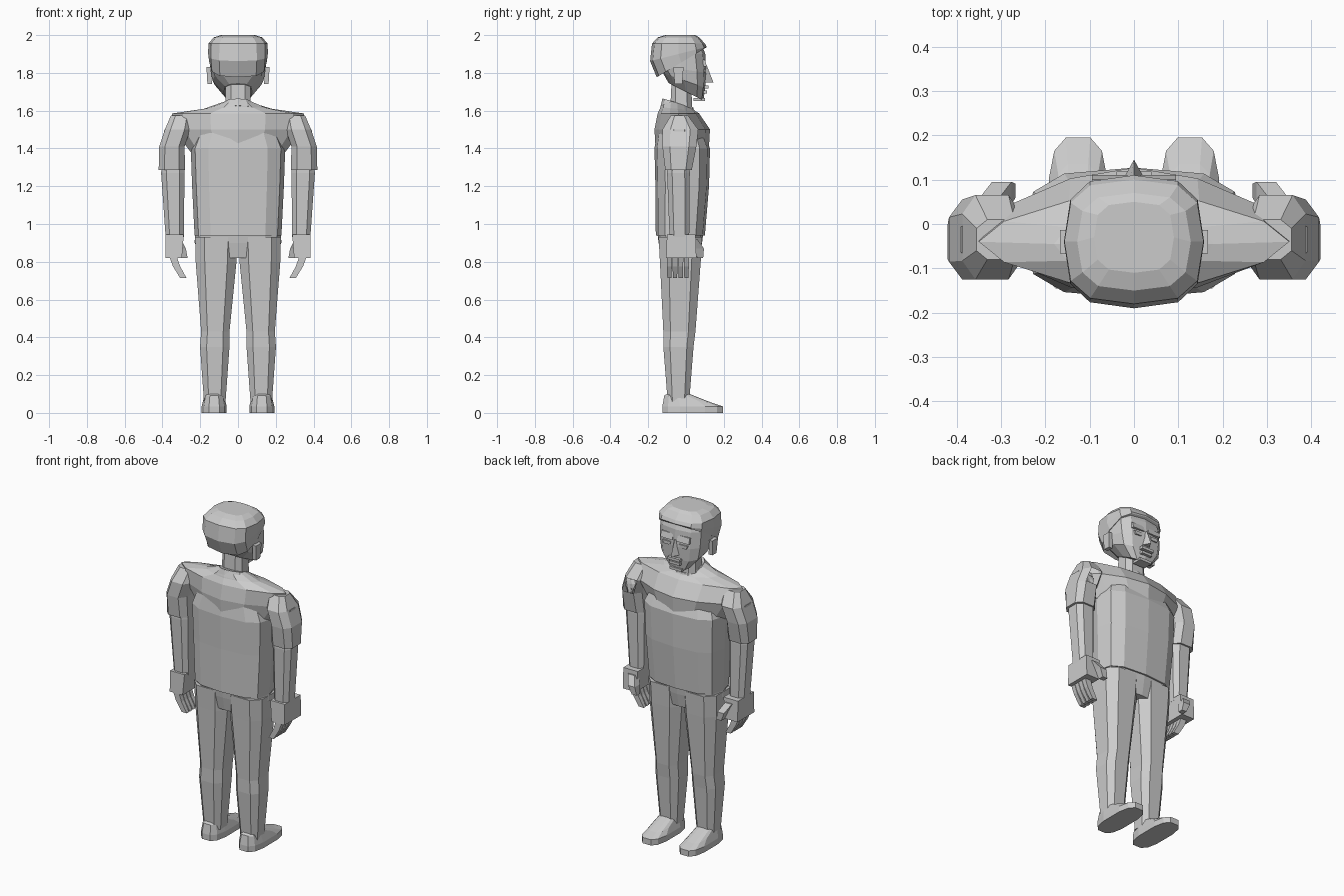
import bpy, bmesh, math, random

random.seed(4)
default_cube = bpy.data.objects.get("Cube")
if default_cube:
    bpy.data.objects.remove(default_cube, do_unlink=True)

grey = bpy.data.materials.new("plain_grey")
grey.use_nodes = True
grey.diffuse_color = (.6, .6, .6, 1)
shader = grey.node_tree.nodes["Principled BSDF"]
shader.inputs["Base Color"].default_value = grey.diffuse_color


def finish(name, bm):
    """Turn a bmesh into a named grey object."""
    bmesh.ops.recalc_face_normals(bm, faces=bm.faces)
    mesh = bpy.data.meshes.new(name)
    bm.to_mesh(mesh)
    bm.free()
    mesh.materials.append(grey)
    obj = bpy.data.objects.new(name, mesh)
    bpy.context.collection.objects.link(obj)
    return obj


def outline(sides, power, pointed):
    """Superellipse polygon filling the unit square; pointed puts corners on the axes."""
    def bend(value):
        return math.copysign(abs(value) ** (2 / power), value)

    start = 0 if pointed else .5
    angles = [math.tau * (i + start) / sides for i in range(sides)]
    points = [(bend(math.cos(angle)), bend(math.sin(angle))) for angle in angles]
    reach = max(u for u, v in points)
    return [(u / reach, v / reach) for u, v in points]


def loft(name, rings, sides=8, power=3, pointed=False, mirror=1):
    """Skin level rings given as x, y, z, half width, half depth and optional tilt."""
    bm = bmesh.new()
    shape = outline(sides, power, pointed)
    loops = []
    for x, y, z, width, depth, *tilt in rings:
        slope = tilt[0] if tilt else 0
        loops.append([bm.verts.new((mirror * (x + u * width), y + v * depth, z + slope * v * depth))
                      for u, v in shape])
    for lower, upper in zip(loops, loops[1:]):
        for i in range(sides):
            # Index i - 1 wraps round to close the skin
            bm.faces.new((lower[i - 1], lower[i], upper[i], upper[i - 1]))
    bm.faces.new(loops[0])
    bm.faces.new(loops[-1])
    return finish(name, bm)


def round_loft(name, rings, power=3):
    """Loft on the centre line, with a corner at the middle of front and back."""
    return loft(name, [(0, *ring) for ring in rings], sides=12, power=power, pointed=True)


# Trunk of the shirt, lens-shaped shoulders, collar and hips
round_loft("shirt_trunk", [
    (-.03, .94, .23, .13),
    (-.02, 1.2, .243, .142),
    (-.02, 1.4, .25, .147),
    (-.04, 1.57, .18, .1)])
round_loft("shirt_shoulders", [
    (-.02, 1.38, .25, .14),
    (-.02, 1.5, .34, .147),
    (-.04, 1.585, .35, .11),
    (-.045, 1.61, .18, .09, -.1),
    (-.045, 1.64, .08, .08, -.3)], power=1.6)
round_loft("collar", [
    (-.045, 1.6, .1, .09, -.3),
    (-.04, 1.64, .075, .08, -.3)], power=2.3)
round_loft("hips", [
    (-.03, .98, .225, .125),
    (-.03, .9, .23, .115),
    (-.03, .82, .18, .1)])

# Neck, skull and overhanging hair
loft("neck", [(0, -.025, 1.58, .07, .06), (0, -.025, 1.78, .063, .05)])
round_loft("head", [
    (0, 1.7, .075, .092, -.5),
    (-.01, 1.76, .135, .112, -.35),
    (-.025, 1.82, .148, .132, -.15),
    (-.04, 1.9, .15, .142),
    (-.04, 1.96, .14, .12)])
round_loft("hair", [
    (-.025, 1.855, .152, .13, .6),
    (-.04, 1.9, .158, .15, .25),
    (-.04, 1.955, .157, .14),
    (-.04, 1.988, .128, .11),
    (-.03, 2, .09, .08)])

# Nose, lips and chin
loft("nose", [(0, .1, 1.75, .025, .045), (0, .1, 1.84, .01, .01)], sides=4, pointed=True)
for name, front, height, width in (("upper_lip", .118, 1.725, .04),
                                   ("lower_lip", .112, 1.7, .035),
                                   ("chin", .1, 1.66, .04)):
    loft(name, [(0, front - .03, height + rise, width, .03) for rise in (-.008, .008)], sides=4)

for label, side in (("left", 1), ("right", -1)):

    def paired(part, rings, **options):
        return loft(f"{label}_{part}", rings, mirror=side, **options)

    # Ear, brow and eye
    paired("ear", [(.15, -.04, 1.74, .012, .02), (.155, -.04, 1.83, .012, .027)], sides=4)
    paired("brow", [(.055, .09, 1.835, .04, .02), (.055, .08, 1.87, .04, .02)], sides=4)
    paired("eye", [(.055, .095, 1.8, .02, .012), (.055, .095, 1.82, .028, .012)], sides=4)

    # Trouser leg and shoe
    paired("leg", [
        (.123, -.04, .06, .057, .057),
        (.123, -.04, .35, .078, .08),
        (.12, -.035, .43, .075, .085),
        (.116, -.03, .8, .108, .108),
        (.115, -.03, .93, .112, .115)])
    paired("shoe", [
        (.126, .035, 0, .066, .16),
        (.126, .035, .035, .066, .16),
        (.126, .01, .073, .055, .125, -.15),
        (.126, -.04, .1, .048, .06)], sides=12)

    # Short sleeve over the arm
    sleeve = paired("sleeve", [
        (.35, -.04, 1.285, .07, .07),
        (.35, -.035, 1.41, .067, .09),
        (.32, -.03, 1.5, .067, .095),
        (.3, -.035, 1.575, .055, .045)])
    paired("arm", [
        (.335, -.035, .93, .048, .052),
        (.345, -.04, 1.27, .062, .06),
        (.34, -.035, 1.5, .05, .05)])

    # Hand with curled fingers and a forward thumb
    paired("palm", [(.34, -.025, .82, .043, .08), (.335, -.025, .945, .048, .076)], sides=4)
    for finger in range(4):
        y = .03 * finger - .088
        paired(f"finger_{finger + 1}", [
            (.29, y, .715, .017, .011),
            (.325, y, .775, .019, .013),
            (.345, y, .83, .02, .014)], sides=4)
    paired("thumb", [
        (.283, .075, .82, .016, .016),
        (.298, .07, .87, .022, .025),
        (.325, .04, .92, .022, .02)], sides=4)

    # Torn front of the left sleeve, filled with crumpled cloth
    if label == "left":
        bm = bmesh.new()
        bm.from_mesh(sleeve.data)
        torn = [face for face in bm.faces
                if face.normal.y > .6 and 1.4 < face.calc_center_median().z < 1.5]
        bmesh.ops.delete(bm, geom=torn, context="FACES")
        bm.to_mesh(sleeve.data)
        bm.free()
        bm = bmesh.new()
        bmesh.ops.create_icosphere(bm, subdivisions=2, radius=.045)
        for vert in bm.verts:
            vert.co *= random.uniform(.5, 1.1)
            vert.co.z *= 1.6
        bmesh.ops.translate(bm, verts=bm.verts, vec=(.345, .01, 1.43))
        finish("crumpled_cloth", bm)
